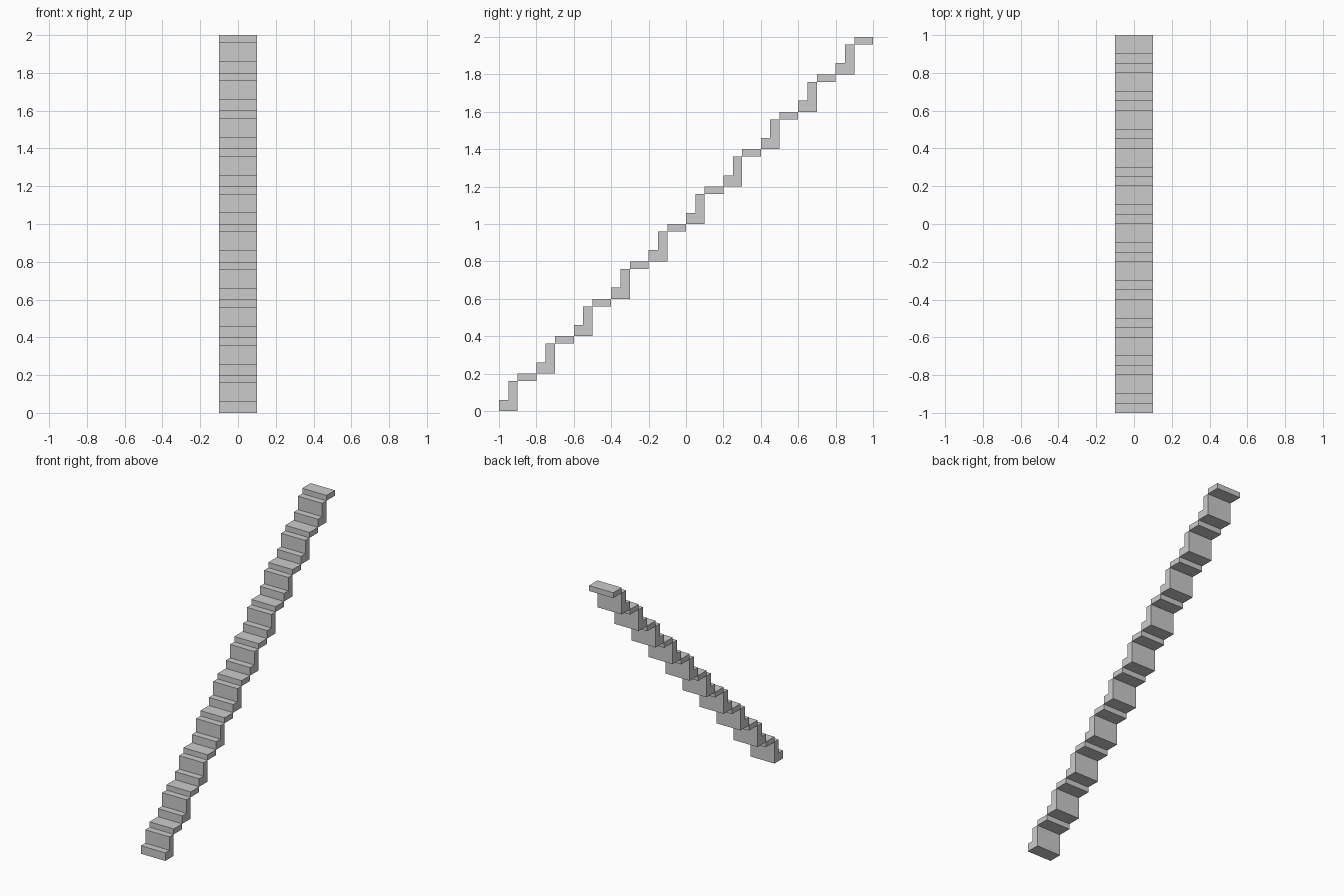
import bpy
import bmesh

if "Cube" in bpy.data.objects:
    bpy.data.objects.remove(bpy.data.objects["Cube"])

STEPS = 10
PITCH = 0.2        # rise and run of one repeat
HALF_WIDTH = 0.1


def extruded_part(name, profile):
    """Extrude a (y, z) side profile across x, then repeat it up the flight."""
    bm = bmesh.new()
    face = bm.faces.new([bm.verts.new((-HALF_WIDTH, y, z)) for y, z in profile])
    ext = bmesh.ops.extrude_face_region(bm, geom=[face])
    verts = [g for g in ext["geom"] if isinstance(g, bmesh.types.BMVert)]
    bmesh.ops.translate(bm, verts=verts, vec=(2 * HALF_WIDTH, 0, 0))
    bmesh.ops.recalc_face_normals(bm, faces=bm.faces)
    mesh = bpy.data.meshes.new(name)
    bm.to_mesh(mesh)
    bm.free()

    obj = bpy.data.objects.new(name, mesh)
    bpy.context.collection.objects.link(obj)
    array = obj.modifiers.new("flight", 'ARRAY')
    array.count = STEPS
    array.use_relative_offset = False
    array.use_constant_offset = True
    array.constant_offset_displace = (0, PITCH, PITCH)
    return obj


# L-shaped risers with a low ledge at the front
extruded_part("stair_risers", [(-1, 0), (-0.9, 0), (-0.9, 0.16),
                               (-0.95, 0.16), (-0.95, 0.06), (-1, 0.06)])

# Thin treads behind the top of each riser
extruded_part("stair_treads", [(-0.9, 0.16), (-0.8, 0.16),
                               (-0.8, 0.2), (-0.9, 0.2)])
